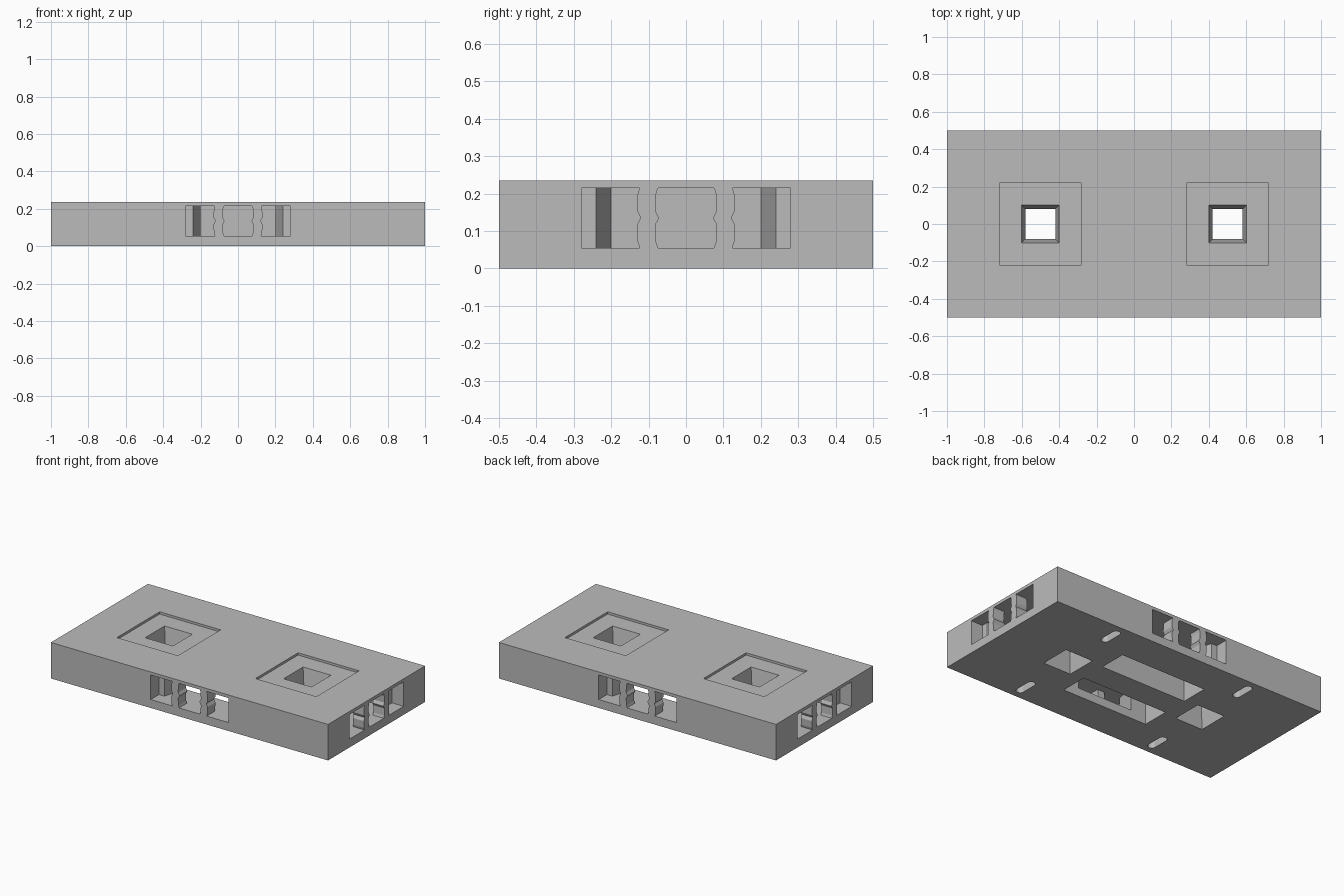
import bpy, bmesh
from math import pi, cos, sin
from mathutils import Matrix

if "Cube" in bpy.data.objects:
    bpy.data.objects.remove(bpy.data.objects["Cube"], do_unlink=True)

TOP, FLOOR, CEIL = 0.235, 0.055, 0.215

grey = bpy.data.materials.new("plain_grey")
grey.use_nodes = True
grey.diffuse_color = (0.5, 0.5, 0.5, 1)
grey.node_tree.nodes["Principled BSDF"].inputs["Base Color"].default_value = (0.5, 0.5, 0.5, 1)


def loft(name, rings, matrix=Matrix()):
    """Solid skinned through matching rings of points, capped at both ends."""
    bm = bmesh.new()
    loops = [[bm.verts.new(p) for p in ring] for ring in rings]
    for a, b in zip(loops, loops[1:]):
        for i in range(len(a)):
            j = (i + 1) % len(a)
            bm.faces.new((a[i], a[j], b[j], b[i]))
    bm.faces.new(loops[0])
    bm.faces.new(loops[-1])
    bmesh.ops.transform(bm, matrix=matrix, verts=bm.verts)
    bmesh.ops.recalc_face_normals(bm, faces=bm.faces)
    mesh = bpy.data.meshes.new(name)
    bm.to_mesh(mesh)
    bm.free()
    mesh.materials.append(grey)
    ob = bpy.data.objects.new(name, mesh)
    bpy.context.scene.collection.objects.link(ob)
    return ob


def prism(name, outline, z0, z1, matrix=Matrix()):
    return loft(name, [[(x, y, z) for x, y in outline] for z in (z0, z1)], matrix)


def rect(cx, cy, hx, hy):
    return [(cx - hx, cy - hy), (cx + hx, cy - hy), (cx + hx, cy + hy), (cx - hx, cy + hy)]


base = prism("base_slab", rect(0, 0, 1, 0.5), 0, TOP)
cutters = []


def cut(*args):
    ob = prism("cutter", *args)
    ob.hide_render = True
    cutters.append(ob)


# Connector pockets and their wavy pillars; local origin on the edge, +y goes inward
half = [(0.28, -0.05), (0.28, 0.085), (0.24, 0.085)]
wave = [(0.0, 0.0), (0.1, 0.005), (0.38, 0.007), (0.5, -0.003),
        (0.62, 0.007), (0.9, 0.005), (1.0, 0.0)]
edges = [("front", 0, 0.5), ("right", pi / 2, 1), ("back", pi, 0.5), ("left", -pi / 2, 1)]
for side, angle, reach in edges:
    place = Matrix.Rotation(angle, 4, "Z") @ Matrix.Translation((0, -reach, 0))
    end = 0.25 if reach < 1 else 0.235
    right = half + [(0.20, 0.235)] + ([(0.20, end)] if end > 0.235 else [])
    cut(right + [(-x, y) for x, y in reversed(right)], FLOOR, CEIL, place)
    for s in (-1, 1):
        face = [(s * (0.075 + dx), FLOOR + t * (CEIL - FLOOR)) for t, dx in wave]
        face += [(s * (0.124 + dx), FLOOR + t * (CEIL - FLOOR)) for t, dx in reversed(wave)]
        loft(f"{side}_pillar_{'a' if s < 0 else 'b'}",
             [[(x, y, z) for x, z in face] for y in (0, 0.08)], place)

for s in (-1, 1):
    # Long slots underneath, meeting the front and back pockets
    cut(rect(0, s * 0.175, 0.31, 0.09), -0.05, CEIL)
    # Shallow square recess with a waisted square hole through the slab
    cut(rect(s * 0.5, 0, 0.22, 0.22), 0.22, 0.3)
    hole = loft("cutter", [[(x, y, z) for x, y in rect(s * 0.5, 0, h, h)]
                           for z, h in ((-0.02, 0.104), (0.1, 0.08), (0.23, 0.102))])
    hole.hide_render = True
    cutters.append(hole)
    # Small round-ended slots underneath
    for t in (-1, 1):
        arc = [pi * i / 8 for i in range(9)]
        oval = [(0.025 * cos(a), 0.05 + 0.025 * sin(a)) for a in arc]
        oval += [(-x, -y) for x, y in oval]
        cut([(s * 0.5 + x, t * 0.385 + y) for x, y in oval], -0.05, 0.06)

# Carve the slab, then drop the cutters
for c in cutters:
    mod = base.modifiers.new("carve", "BOOLEAN")
    mod.operation = "DIFFERENCE"
    mod.solver = "EXACT"
    mod.object = c
bpy.context.view_layer.update()
deps = bpy.context.evaluated_depsgraph_get()
carved = bpy.data.meshes.new_from_object(base.evaluated_get(deps))
base.modifiers.clear()
base.data = carved
base.data.materials.clear()
base.data.materials.append(grey)
for p in base.data.polygons:
    p.material_index = 0
for c in cutters:
    bpy.data.objects.remove(c, do_unlink=True)
